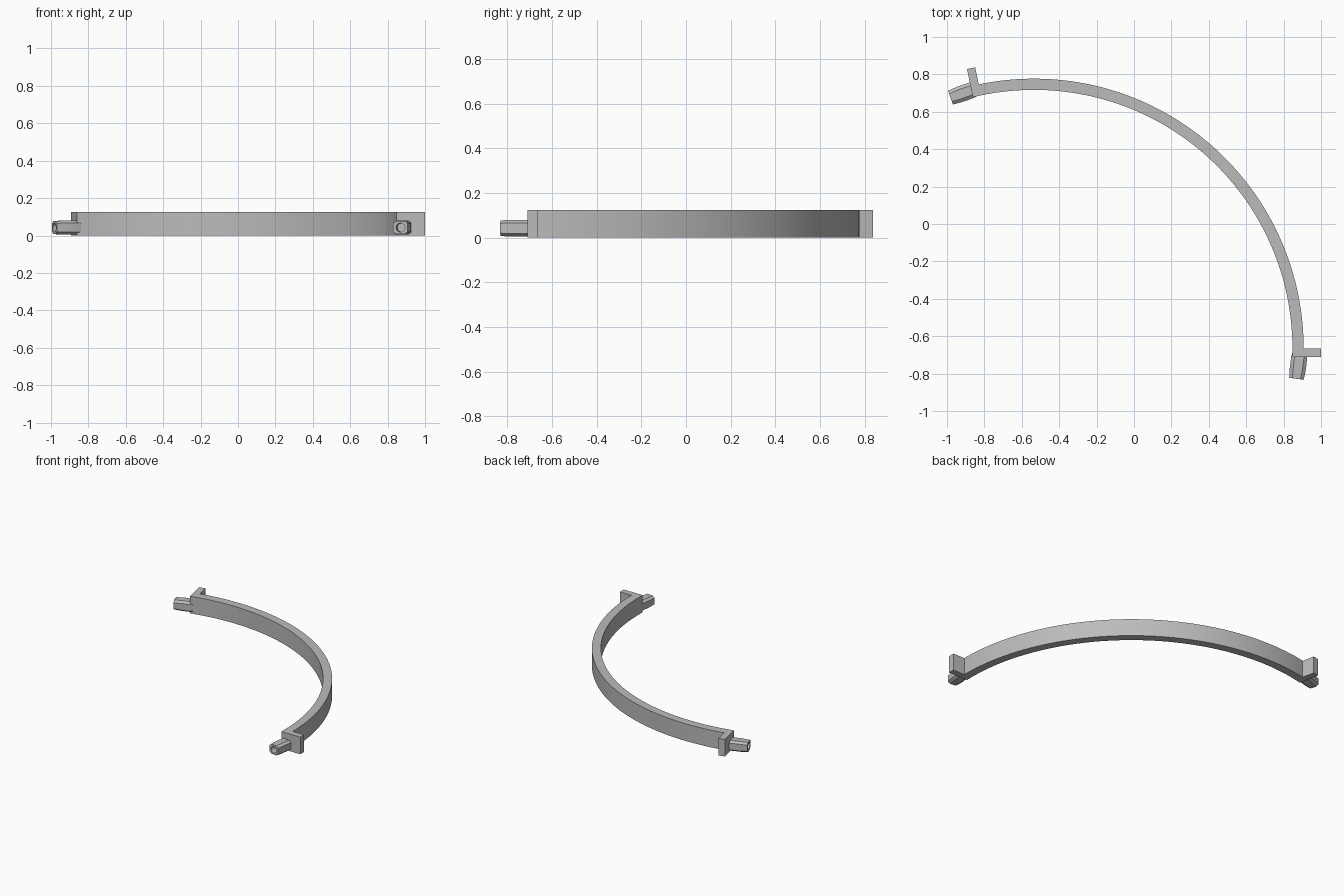
import bpy, bmesh
from math import cos, sin, pi, radians
from mathutils import Matrix, Vector

cube = bpy.data.objects.get("Cube")
if cube:
    bpy.data.objects.remove(cube)

CENTRE = Vector((-0.535, -0.665, 0))
R_IN, R_OUT, HEIGHT = 1.382, 1.442, 0.125
SPAN = radians(101.8)

grey = bpy.data.materials.new("plain grey")
grey.use_nodes = True
grey.diffuse_color = (0.5, 0.5, 0.5, 1)
grey.node_tree.nodes["Principled BSDF"].inputs["Base Color"].default_value = (0.5, 0.5, 0.5, 1)


def loft(name, rings, smooth=False):
    """Join matching rings of points and close both ends."""
    bm = bmesh.new()
    rows = [[bm.verts.new(p) for p in ring] for ring in rings]
    n = len(rows[0])
    for a, b in zip(rows, rows[1:]):
        for i in range(n):
            j = (i + 1) % n
            bm.faces.new((a[i], a[j], b[j], b[i]))
    bm.faces.new(rows[0])
    bm.faces.new(rows[-1])
    bmesh.ops.recalc_face_normals(bm, faces=bm.faces)
    mesh = bpy.data.meshes.new(name)
    bm.to_mesh(mesh)
    bm.free()
    mesh.materials.append(grey)
    obj = bpy.data.objects.new(name, mesh)
    bpy.context.collection.objects.link(obj)
    if smooth:
        bpy.ops.object.select_all(action='DESELECT')
        obj.select_set(True)
        bpy.context.view_layer.objects.active = obj
        bpy.ops.object.shade_smooth_by_angle(angle=radians(30))
    return obj


def end_frame(angle, side):
    """Local axes at an arc end: radial, outward along the arc, up."""
    radial = Vector((cos(angle), sin(angle), 0))
    along = Vector((-sin(angle), cos(angle), 0)) * side
    return lambda r, s, z: CENTRE + radial * r + along * s + Vector((0, 0, z))


def plug_section(half_w, half_h, chamfer_w, chamfer_h):
    """Chamfered rectangle with a point added midway along each edge."""
    w, h, cw, ch = half_w, half_h, chamfer_w, chamfer_h
    pts = [(w, -h + ch), (w, h - ch), (w - cw, h), (-w + cw, h),
           (-w, h - ch), (-w, -h + ch), (-w + cw, -h), (w - cw, -h)]
    out = []
    for i, p in enumerate(pts):
        q = pts[(i + 1) % len(pts)]
        out += [p, ((p[0] + q[0]) / 2, (p[1] + q[1]) / 2)]
    return out


def circle(radius):
    return [(radius * cos(2 * pi * (i - 1) / 16), radius * sin(2 * pi * (i - 1) / 16))
            for i in range(16)]


# Curved band
STEPS = 96
band = []
for i in range(STEPS + 1):
    a = SPAN * i / STEPS
    band.append([CENTRE + Vector((r * cos(a), r * sin(a), z))
                 for r, z in ((R_IN, 0), (R_OUT, 0), (R_OUT, HEIGHT), (R_IN, HEIGHT))])
loft("curved_band", band, True)

# Flange and angled hollow plug at each end
TILT = radians(7.5)
for side_name, angle, side in (("left", 0, -1), ("right", SPAN, 1)):
    at = end_frame(angle, side)
    loft(side_name + "_flange",
         [[at(r, s, z) for r, z in ((R_IN, 0), (1.535, 0), (1.535, HEIGHT), (R_IN, HEIGHT))]
          for s in (0, 0.045)])

    narrow = plug_section(0.039, 0.035, 0.017, 0.013)
    wide = plug_section(0.043, 0.0375, 0.018, 0.013)
    rings = []
    for dist, shape in ((0.02, narrow), (0.05, wide), (0.115, wide), (0.164, narrow),
                        (0.164, circle(0.024)), (0.11, circle(0.024))):
        ring = []
        for x, z in shape:
            r = 1.425 + x * cos(TILT) - dist * sin(TILT)
            s = dist * cos(TILT) + x * sin(TILT)
            ring.append(at(r, s, 0.0425 + z))
        rings.append(ring)
    loft(side_name + "_plug", rings, True)
